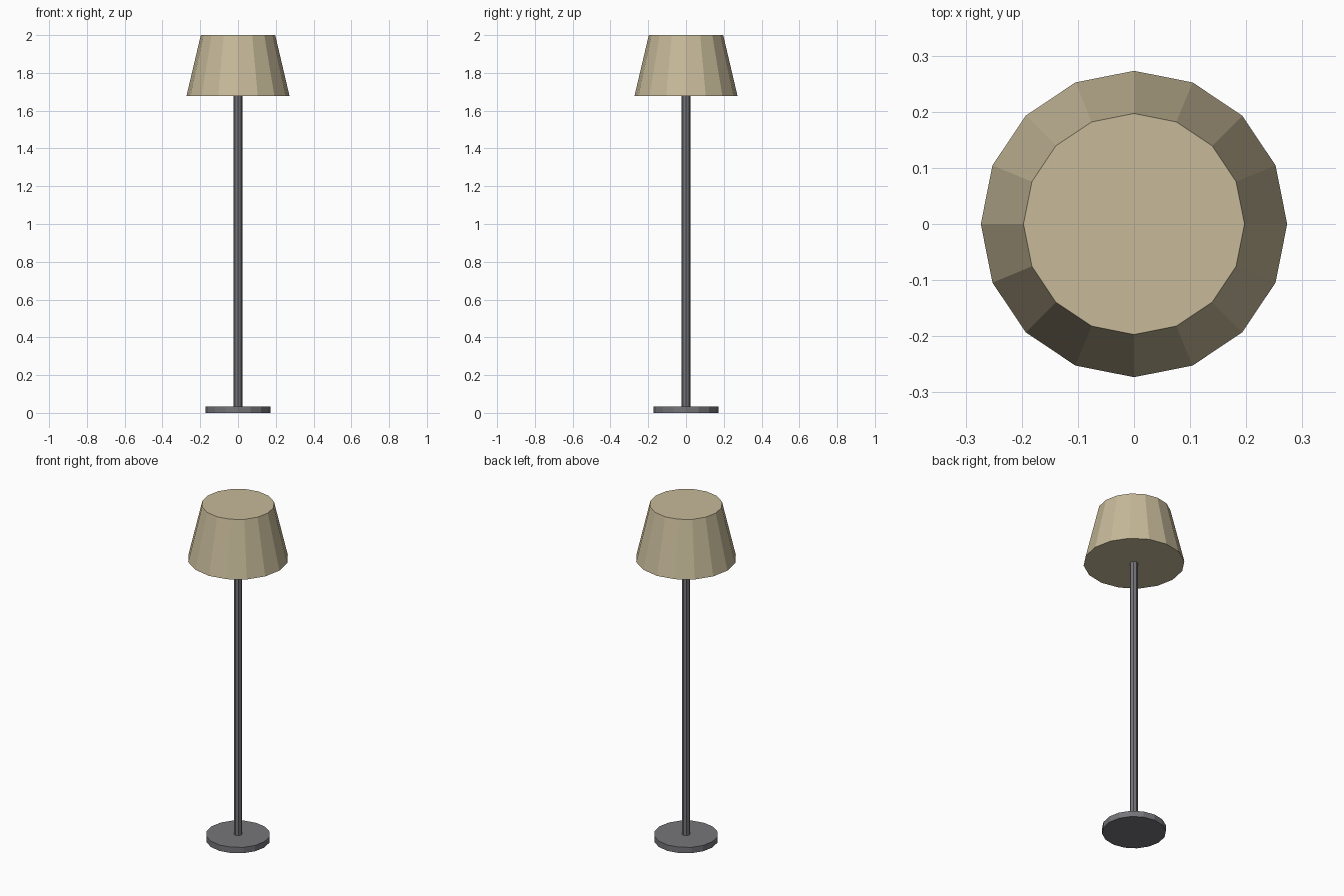
import bpy

if "Cube" in bpy.data.objects:
    bpy.data.objects.remove(bpy.data.objects["Cube"])


def material(name, color):
    mat = bpy.data.materials.new(name)
    mat.diffuse_color = (*color, 1.0)
    mat.use_nodes = True
    mat.node_tree.nodes["Principled BSDF"].inputs["Base Color"].default_value = mat.diffuse_color
    return mat


def frustum(name, sides, r_bottom, r_top, z_bottom, z_top, mat):
    """Flat-faced, capped cone section standing on the z axis."""
    bpy.ops.mesh.primitive_cone_add(
        vertices=sides, radius1=r_bottom, radius2=r_top,
        depth=z_top - z_bottom, location=(0, 0, (z_bottom + z_top) / 2))
    obj = bpy.context.object
    obj.name = name
    obj.data.materials.append(mat)
    return obj


metal = material("dark_metal", (0.18, 0.18, 0.195))
fabric = material("beige_fabric", (0.57, 0.49, 0.32))

# Round foot on the floor
frustum("base", 16, 0.173, 0.173, 0.0, 0.035, metal)
# Slim upright
frustum("pole", 8, 0.023, 0.023, 0.035, 1.68, metal)
# Tapered closed shade
frustum("lamp_shade", 16, 0.273, 0.197, 1.677, 2.0, fabric)
